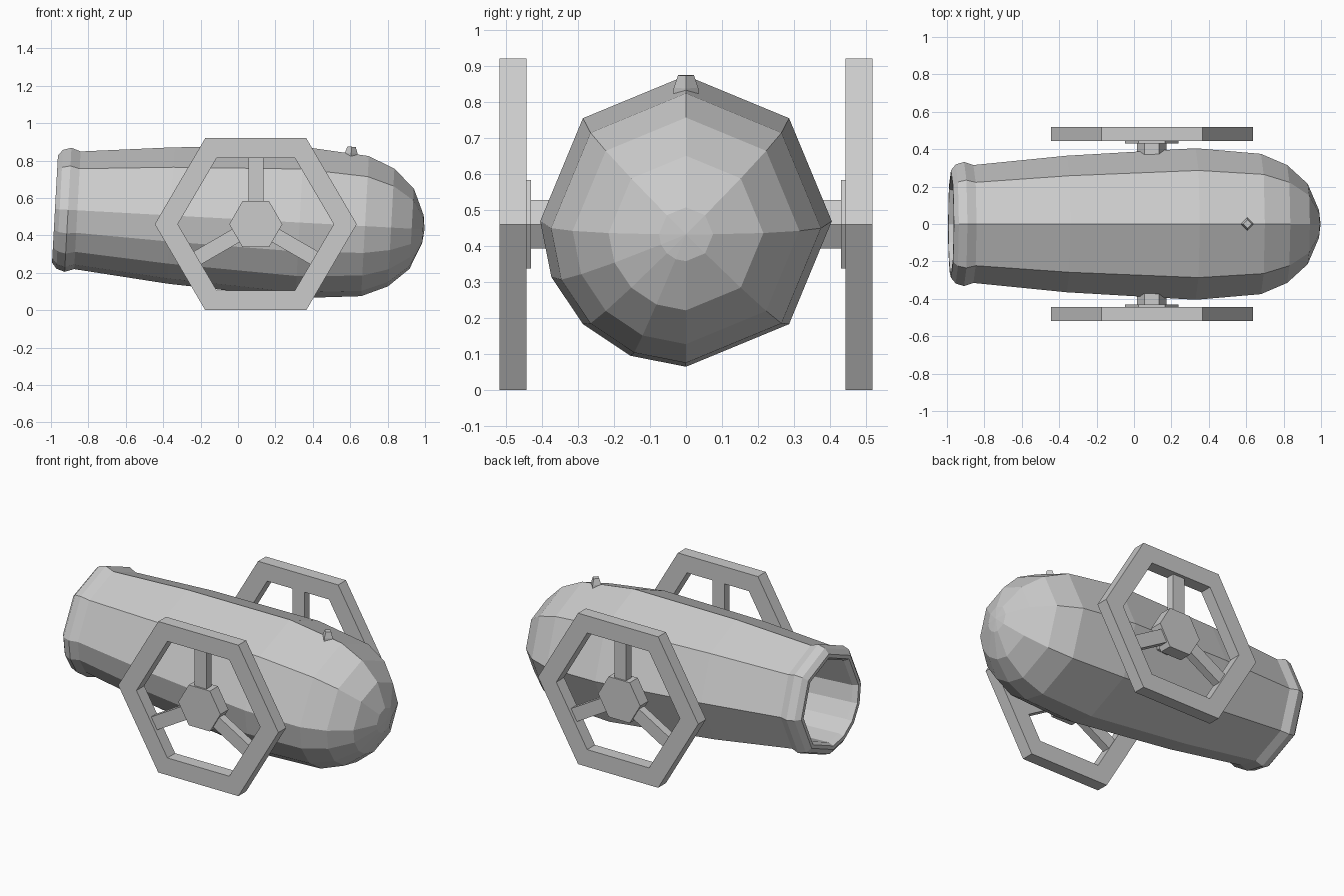
import bpy, bmesh, math
from mathutils import Matrix, Vector

if "Cube" in bpy.data.objects:
    bpy.data.objects.remove(bpy.data.objects["Cube"])

grey = bpy.data.materials.new("iron grey")
grey.diffuse_color = (0.6, 0.6, 0.6, 1)
grey.use_nodes = True
grey.node_tree.nodes["Principled BSDF"].inputs["Base Color"].default_value = grey.diffuse_color


def finish(name, bm, matrix=None):
    bmesh.ops.recalc_face_normals(bm, faces=bm.faces[:])
    me = bpy.data.meshes.new(name)
    bm.to_mesh(me)
    bm.free()
    if matrix:
        me.transform(matrix)
    me.materials.append(grey)
    ob = bpy.data.objects.new(name, me)
    bpy.context.collection.objects.link(ob)
    return ob


def skin(bm, rings):
    for a, b in zip(rings, rings[1:]):
        n = max(len(a), len(b))
        for i in range(n):
            j = (i + 1) % n
            if len(a) == 1:
                bm.faces.new((a[0], b[i], b[j]))
            elif len(b) == 1:
                bm.faces.new((a[i], a[j], b[0]))
            else:
                bm.faces.new((a[i], a[j], b[j], b[i]))


# Barrel: lathe with eight sides, finer on the lower front quarter, tilted a little
profile = [(-0.40, 0), (-0.40, 0.24), (-0.95, 0.25), (-0.98, 0.265), (-0.98, 0.287),
           (-0.955, 0.318), (-0.91, 0.332), (-0.86, 0.315), (-0.36, 0.365),
           (0.33, 0.405), (0.68, 0.375), (0.82, 0.315), (0.93, 0.215),
           (0.99, 0.075), (0.999, 0)]
angles = [0, 45, 90, 135, 180, 202.5, 225, 247.5, 270, 315]
bm = bmesh.new()
rings = []
for x, r in profile:
    if r == 0:
        rings.append([bm.verts.new((x, 0, 0))])
    else:
        rings.append([bm.verts.new((x, r * math.sin(math.radians(a)),
                                    r * math.cos(math.radians(a)))) for a in angles])
skin(bm, rings)
tilt = Matrix.Translation((0, 0, 0.487)) @ Matrix.Rotation(0.055, 4, 'Y')
finish("barrel", bm, tilt)

# Fuse stub on top of the breech
bm = bmesh.new()
rings = [[bm.verts.new((0.585 + r * math.cos(k * math.pi / 2),
                        r * math.sin(k * math.pi / 2), z)) for k in range(4)]
         for z, r in [(0.35, 0.036), (0.385, 0.034), (0.42, 0.022)]]
skin(bm, rings)
bm.faces.new(rings[0])
bm.faces.new(rings[-1])
finish("fuse_stub", bm, tilt)

CX, CZ = 0.095, 0.46


def hexagon(bm, rx, rz, y):
    return [bm.verts.new((CX + rx * math.cos(k * math.pi / 3), y,
                          CZ + rz * math.sin(k * math.pi / 3))) for k in range(6)]


def hex_prism(name, rx, rz, y0, y1):
    bm = bmesh.new()
    a, b = hexagon(bm, rx, rz, y0), hexagon(bm, rx, rz, y1)
    skin(bm, [a, b])
    bm.faces.new(a)
    bm.faces.new(b)
    finish(name, bm)


# Wheels on both sides
K = 0.46 / math.sin(math.pi / 3)
for side, s in (("front", -1), ("back", 1)):
    # Hexagonal rim
    bm = bmesh.new()
    rings = [hexagon(bm, 0.54, K, s * 0.443), hexagon(bm, 0.54, K, s * 0.518),
             hexagon(bm, 0.417, 0.41, s * 0.518), hexagon(bm, 0.417, 0.41, s * 0.443)]
    skin(bm, rings + rings[:1])
    finish(side + "_wheel_rim", bm)
    # Hub and axle
    hex_prism(side + "_wheel_hub", 0.142, 0.142, s * 0.43, s * 0.508)
    hex_prism(side + "_axle", 0.078, 0.078, s * 0.30, s * 0.44)
    # Three spokes
    bm = bmesh.new()
    for deg in (90, 210, 330):
        m = (Matrix.Translation((CX, s * 0.473, CZ))
             @ Matrix.Rotation(-math.radians(deg), 4, 'Y')
             @ Matrix.Translation((0.22, 0, 0))
             @ Matrix.Diagonal((0.30, 0.05, 0.08, 1)))
        bmesh.ops.create_cube(bm, size=1, matrix=m)
    finish(side + "_wheel_spokes", bm)
